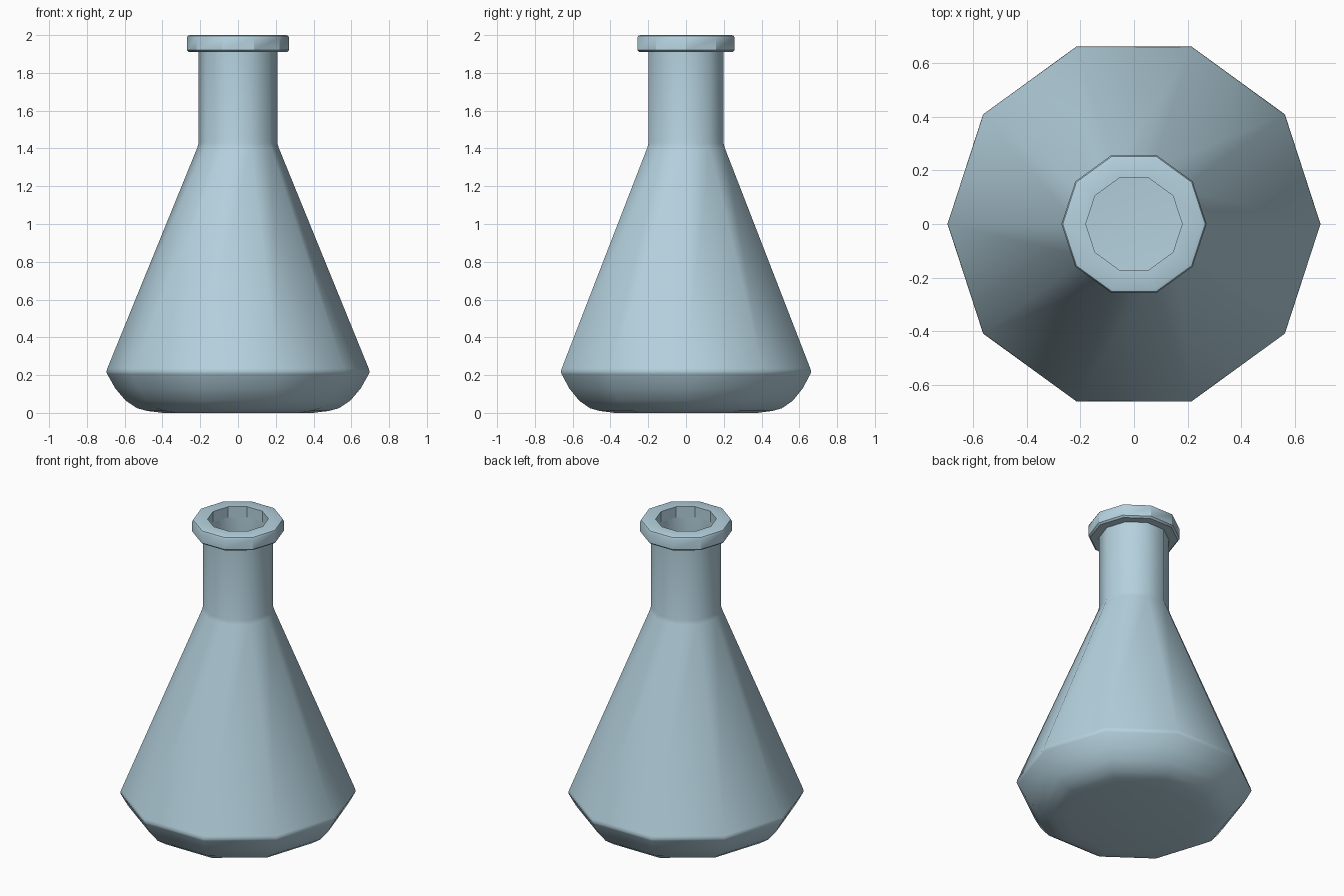
import bpy, bmesh, math

if "Cube" in bpy.data.objects:
    bpy.data.objects.remove(bpy.data.objects["Cube"])

SIDES = 10

glass = bpy.data.materials.new("pale blue glass")
glass.diffuse_color = (0.46, 0.64, 0.73, 1)
glass.use_nodes = True
glass.node_tree.nodes["Principled BSDF"].inputs["Base Color"].default_value = glass.diffuse_color


def lathe(name, profile, smooth_angle, cap_start=False, cap_end=False, closed=False):
    """Spin a (radius, height) profile around z with ten sides."""
    bm = bmesh.new()
    rings = []
    for r, z in profile:
        rings.append([bm.verts.new((r * math.cos(2 * math.pi * i / SIDES),
                                    r * math.sin(2 * math.pi * i / SIDES), z))
                      for i in range(SIDES)])
    pairs = list(zip(rings, rings[1:]))
    if closed:
        pairs.append((rings[-1], rings[0]))
    for a, b in pairs:
        for i in range(SIDES):
            j = (i + 1) % SIDES
            bm.faces.new((a[i], a[j], b[j], b[i]))
    if cap_start:
        bm.faces.new(rings[0][::-1])
    if cap_end:
        bm.faces.new(rings[-1])
    bmesh.ops.recalc_face_normals(bm, faces=bm.faces)
    mesh = bpy.data.meshes.new(name)
    bm.to_mesh(mesh)
    bm.free()
    mesh.materials.append(glass)
    obj = bpy.data.objects.new(name, mesh)
    bpy.context.collection.objects.link(obj)
    bpy.ops.object.select_all(action='DESELECT')
    obj.select_set(True)
    bpy.context.view_layer.objects.active = obj
    bpy.ops.object.shade_smooth_by_angle(angle=math.radians(smooth_angle))
    return obj


# Flask body: rounded base, cone and neck, then back down the inside wall
outer = [(0.42, 0.003), (0.48, 0.01), (0.535, 0.025), (0.595, 0.065), (0.65, 0.13),
         (0.692, 0.205), (0.697, 0.217), (0.692, 0.235),
         (0.215, 1.405), (0.208, 1.43), (0.208, 1.93)]
inner = [(0.18, 1.93), (0.18, 1.43), (0.66, 0.23), (0.62, 0.14), (0.52, 0.05), (0.42, 0.03)]
lathe("flask_body", [(0.40, 0.0)] + outer + inner, 40, cap_start=True, cap_end=True)

# Rim: thick collar with softened outer edges
rim = [(0.18, 1.91), (0.26, 1.91), (0.271, 1.92), (0.271, 1.985),
       (0.266, 1.996), (0.255, 2.0), (0.18, 2.0)]
lathe("flask_rim", rim, 35, closed=True)
